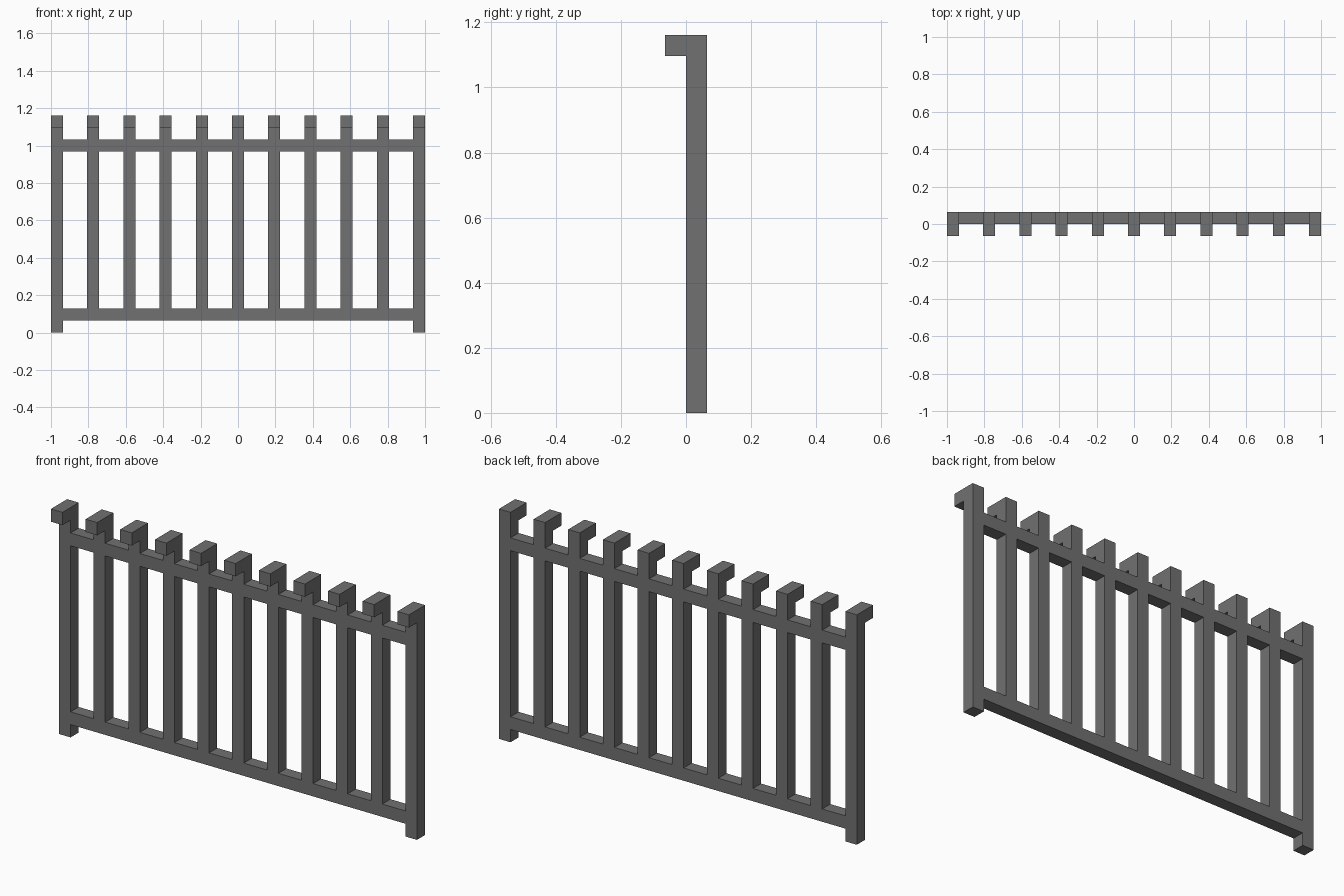
import bpy, bmesh

if "Cube" in bpy.data.objects:
    bpy.data.objects.remove(bpy.data.objects["Cube"])

U = 2 / 31                      # bar thickness: 11 posts, 3 units apart
grey = bpy.data.materials.new("dark grey metal")
grey.diffuse_color = (0.165, 0.165, 0.165, 1)
grey.use_nodes = True
grey.node_tree.nodes["Principled BSDF"].inputs["Base Color"].default_value = grey.diffuse_color


def extrude_x(name, profile, x0, x1):
    """Extrude a (y, z) profile along x; all values in bar units."""
    bm = bmesh.new()
    face = bm.faces.new([bm.verts.new((x0 * U, y * U, z * U)) for y, z in profile])
    ext = bmesh.ops.extrude_face_region(bm, geom=[face])
    verts = [g for g in ext["geom"] if isinstance(g, bmesh.types.BMVert)]
    bmesh.ops.translate(bm, verts=verts, vec=((x1 - x0) * U, 0, 0))
    bmesh.ops.recalc_face_normals(bm, faces=bm.faces)
    me = bpy.data.meshes.new(name)
    bm.to_mesh(me)
    bm.free()
    me.materials.append(grey)
    ob = bpy.data.objects.new(name, me)
    bpy.context.collection.objects.link(ob)
    return ob


def square(z):
    return [(0, z), (1, z), (1, z + 1), (0, z + 1)]


# Hooked posts: the two end posts reach the ground, the others stand on the rail
for i in range(11):
    x = -15.5 + 3 * i
    end = i in (0, 10)
    base = 0 if end else 2
    hook = [(0, base), (1, base), (1, 18), (-1, 18), (-1, 17), (0, 17)]
    extrude_x("end_post" if end else "post", hook, x, x + 1)
    # Top rail pieces between neighbouring posts
    if i < 10:
        extrude_x("top_rail", square(15), x + 1, x + 3)

# Bottom rail between the end posts
extrude_x("bottom_rail", square(1), -14.5, 14.5)
